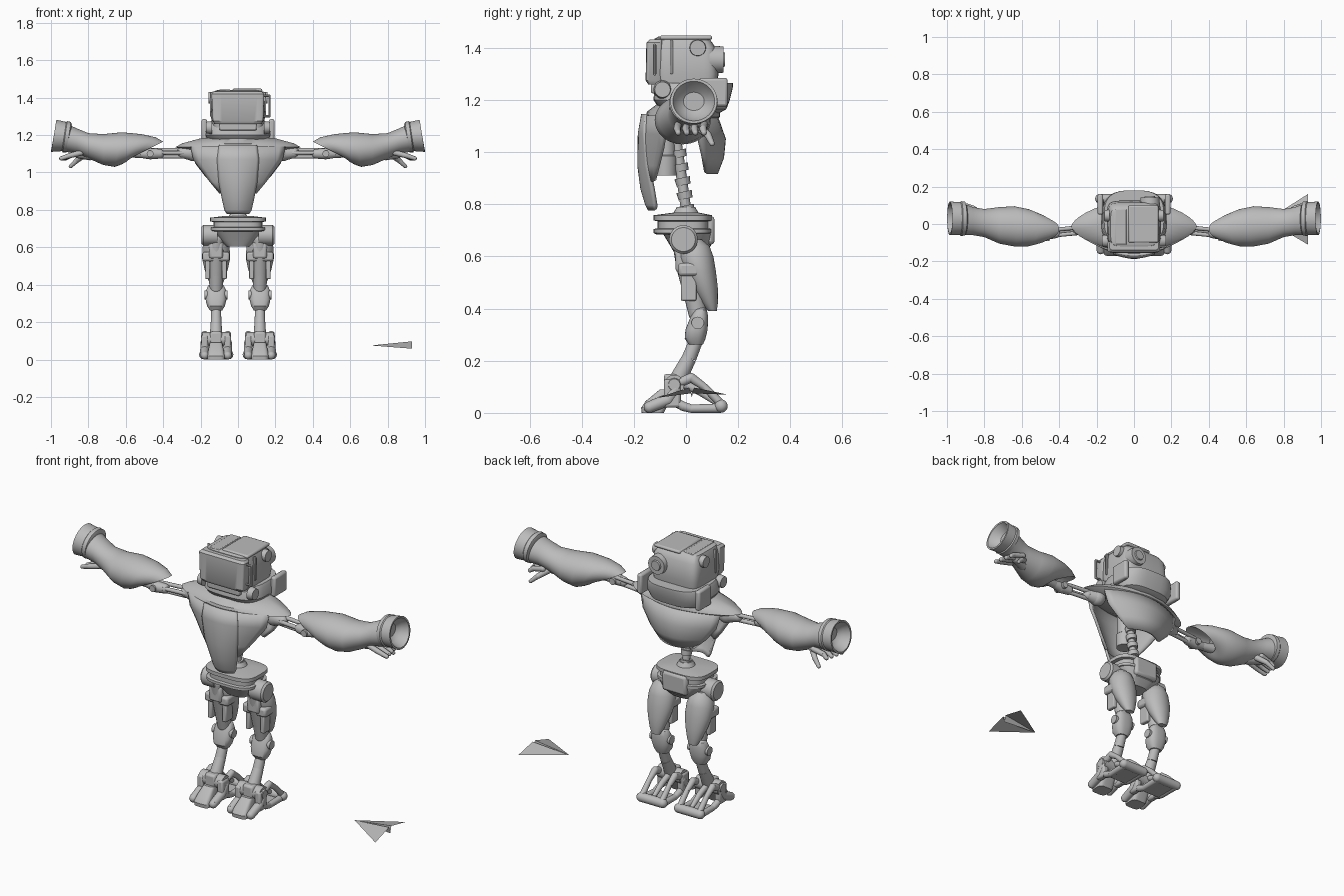
import bpy, bmesh, math
from mathutils import Vector, Matrix

grey = bpy.data.materials.new("plain_grey")
grey.diffuse_color = (0.5, 0.5, 0.5, 1)


def finish(name, bm, mirror=False, bevel=0, solid=0, angle=35):
    bmesh.ops.recalc_face_normals(bm, faces=bm.faces)
    me = bpy.data.meshes.new(name)
    bm.to_mesh(me)
    bm.free()
    me.materials.append(grey)
    me.shade_smooth()
    me.set_sharp_from_angle(angle=math.radians(angle))
    ob = bpy.data.objects.new(name, me)
    bpy.context.collection.objects.link(ob)
    if solid:
        m = ob.modifiers.new("thickness", "SOLIDIFY")
        m.thickness, m.offset = solid, 0
    if bevel:
        m = ob.modifiers.new("bevel", "BEVEL")
        m.width, m.segments = bevel, 2
    if mirror:
        ob.modifiers.new("mirror", "MIRROR")
    return ob


def box(name, x0, x1, y0, y1, z0, z1, bevel=0.008, mirror=False):
    bm = bmesh.new()
    bmesh.ops.create_cube(bm, size=1)
    for v in bm.verts:
        v.co = ((x0 + x1) / 2 + v.co.x * (x1 - x0), (y0 + y1) / 2 + v.co.y * (y1 - y0),
                (z0 + z1) / 2 + v.co.z * (z1 - z0))
    return finish(name, bm, mirror, bevel)


def limb(name, pts, mirror=False, balls=True, seg=20):
    """Tapered rods through (x, y, z, radius) points, with round joints."""
    bm = bmesh.new()
    for p, q in zip(pts, pts[1:]):
        a, b = Vector(p[:3]), Vector(q[:3])
        mat = Matrix.Translation((a + b) / 2) @ (b - a).to_track_quat("Z", "Y").to_matrix().to_4x4()
        bmesh.ops.create_cone(bm, cap_ends=True, segments=seg, radius1=p[3], radius2=q[3],
                              depth=(b - a).length, matrix=mat)
    if balls:
        for p in pts:
            bmesh.ops.create_uvsphere(bm, u_segments=seg, v_segments=10, radius=p[3],
                                      matrix=Matrix.Translation(p[:3]))
    return finish(name, bm, mirror)


def loft(name, axis, rings, power=2, n=40, mirror=False, angle=35):
    """Skin superellipse rings (t, a0, a1, b0, b1, skew) along the z or x axis."""
    bm, loops = bmesh.new(), []
    for r in rings:
        t, a0, a1, b0, b1 = r[:5]
        skew = r[5] if len(r) > 5 else 0
        loop = []
        for i in range(n):
            c, s = math.cos(math.tau * i / n), math.sin(math.tau * i / n)
            u = math.copysign(abs(c) ** (2 / power), c)
            w = math.copysign(abs(s) ** (2 / power), s)
            a, b = (a0 + a1) / 2 + u * (a1 - a0) / 2, (b0 + b1) / 2 + w * (b1 - b0) / 2
            k = t + skew * w
            loop.append(bm.verts.new((a, b, k) if axis == "z" else (k, a, b)))
        loops.append(loop)
    for l, m in zip(loops, loops[1:]):
        for i in range(n):
            bm.faces.new((l[i], l[(i + 1) % n], m[(i + 1) % n], m[i]))
    bm.faces.new(loops[0])
    bm.faces.new(loops[-1])
    return finish(name, bm, mirror, angle=angle)


def panel(name, rows, solid, n=16):
    """Bowed plate from rows (z, half width, y at centre, y at edge)."""
    bm = bmesh.new()
    grid = [[bm.verts.new((w * u, yc + (ye - yc) * u * u, z))
             for u in [2 * i / n - 1 for i in range(n + 1)]] for z, w, yc, ye in rows]
    for a, b in zip(grid, grid[1:]):
        for i in range(n):
            bm.faces.new((a[i], a[i + 1], b[i + 1], b[i]))
    return finish(name, bm, solid=solid)


# Head: jaw bowl, skull, visor, lens and fittings
loft("jaw", "z", [(1.145, -.10, .10, -.06, .12), (1.165, -.155, .155, -.10, .155),
                  (1.20, -.175, .175, -.125, .168), (1.25, -.168, .168, -.12, .18),
                  (1.265, -.16, .16, -.11, .18)], power=3)
loft("skull", "z", [(1.22, -.13, .13, -.11, .11), (1.30, -.145, .145, -.12, .125),
                    (1.40, -.14, .14, -.12, .115), (1.435, -.125, .125, -.12, .09),
                    (1.44, -.11, .11, -.11, .08)], power=6)
loft("visor", "z", [(1.26, -.125, .125, -.145, -.09), (1.275, -.135, .135, -.155, -.09),
                    (1.42, -.142, .14, -.152, -.09), (1.432, -.13, .13, -.14, -.09)], power=8)
box("mouth", -.10, .10, -.135, -.08, 1.225, 1.262)
box("crown_plate", -.03, .13, -.10, .10, 1.43, 1.448)
box("crown_hatch", -.10, -.04, -.11, .08, 1.43, 1.443, .004)
box("head_side_rib", .135, .15, -.06, -.05, 1.30, 1.43, .003, True)
limb("rear_lens", [(.085, .09, 1.355, .055), (.085, .143, 1.355, .05)], balls=False, seg=28)
limb("rear_lens_core", [(.085, .14, 1.355, .03), (.085, .15, 1.355, .026)], balls=False)
limb("side_fan", [(.13, .045, 1.40, .032), (.158, .045, 1.40, .03)], True, False)
limb("side_handle", [(.14, -.12, 1.41, .006), (.168, -.12, 1.41, .006),
                     (.168, -.12, 1.30, .006), (.14, -.12, 1.30, .006)], seg=10)
box("collar_clip", .165, .195, .05, .16, 1.175, 1.285, .01, True)
limb("jaw_hinge", [(.14, -.09, 1.24, .035), (.172, -.09, 1.24, .03)], True, False)
limb("neck", [(0, 0, 1.08, .08), (0, 0, 1.17, .07)], balls=False)

# Torso: shoulder deck, open shells, core canister and spine
loft("shoulder_deck", "z", [(1.11, -.26, .26, -.11, .10), (1.135, -.335, .335, -.155, .13),
                            (1.155, -.30, .30, -.15, .13), (1.185, -.19, .19, -.11, .11)], power=1.6)
panel("front_shell", [(1.14, .25, -.155, -.08), (1.07, .235, -.165, -.08), (1.01, .19, -.17, -.09),
                      (.95, .145, -.168, -.105), (.89, .095, -.162, -.12)], .016)
panel("chest_plate", [(1.145, .10, -.165, -.15), (1.07, .11, -.178, -.155), (.95, .10, -.18, -.145),
                      (.86, .082, -.168, -.125), (.80, .068, -.15, -.115), (.78, .055, -.14, -.115)], .014)
panel("back_shell", [(1.15, .25, .11, .04), (1.05, .225, .145, .05), (.98, .17, .138, .065),
                     (.92, .105, .115, .075)], .016)
limb("core_canister", [(0, -.08, 1.12, .04), (0, -.08, .99, .04), (0, -.08, .985, .046),
                       (0, -.08, .91, .044)], balls=False)
spine = [(0, -.045 + .045 * i / 6, 1.10 - .053 * i, .02) for i in range(7)]
limb("spine", spine)
for i, (x, y, z, r) in enumerate(spine[1:]):
    limb(f"vertebra_{i}", [(0, y, z + .014, .03), (0, y + .006, z - .014, .027)], balls=False)

# Arms: rods, elbow, sleeve, muzzle and hand
for i, (y, z) in enumerate([(-.03, 1.12), (-.06, 1.105), (-.045, 1.085)]):
    limb(f"arm_rod_{i}", [(.22, y + .02, z, .012), (.46, y - .005, z, .010)], True, seg=12)
limb("shoulder_joint", [(.24, -.02, 1.105, .045), (.30, -.03, 1.105, .028)], True)
limb("elbow", [(.42, -.05, 1.10, .026), (.47, -.055, 1.10, .03), (.52, -.05, 1.10, .022),
               (.62, -.04, 1.11, .03)], True)
limb("elbow_pin", [(.47, -.09, 1.10, .018), (.47, -.015, 1.10, .018)], True, False)
loft("forearm_sleeve", "x", [
    (.60, -.07, .04, 1.09, 1.17, -.03), (.49, -.085, .03, 1.075, 1.165, -.09),
    (.52, -.105, .055, 1.055, 1.188, -.08), (.57, -.12, .08, 1.042, 1.205, -.055),
    (.64, -.12, .095, 1.03, 1.215, -.02), (.72, -.105, .09, 1.04, 1.205), (.80, -.07, .08, 1.075, 1.21),
    (.86, -.06, .09, 1.10, 1.235), (.92, -.06, .112, 1.11, 1.262)], mirror=True)
loft("muzzle", "x", [
    (.90, -.05, .105, 1.115, 1.255, -.012), (.905, -.062, .12, 1.108, 1.27, -.012),
    (.925, -.064, .122, 1.108, 1.274, -.012), (.93, -.058, .117, 1.114, 1.27, -.012),
    (.985, -.06, .12, 1.11, 1.282, -.014), (.985, -.05, .11, 1.12, 1.272, -.014),
    (.95, -.035, .095, 1.135, 1.255), (.93, -.01, .07, 1.16, 1.23)], mirror=True)
limb("palm", [(.79, .01, 1.10, .035), (.85, .03, 1.105, .03)], True)
for i in range(4):
    y = -.03 + .033 * i
    limb(f"finger_{i}", [(.84, y, 1.105, .015), (.90, y - .004, 1.09, .014),
                         (.945 - .008 * i, y, 1.075, .011)], True, seg=12)
limb("thumb", [(.82, .05, 1.095, .017), (.86, .085, 1.065, .014), (.895, .10, 1.033, .01)], True, seg=12)

# Pelvis
loft("waist_ring", "z", [(.685, -.13, .13, -.115, .09), (.69, -.145, .145, -.125, .10),
                         (.705, -.145, .145, -.125, .10), (.708, -.13, .13, -.11, .09),
                         (.735, -.13, .13, -.11, .09), (.738, -.15, .15, -.125, .10),
                         (.758, -.15, .15, -.125, .10), (.768, -.07, .07, -.05, .05)], power=3.5)
limb("waist_socket", [(0, 0, .755, .055), (0, 0, .79, .035)], balls=False)
loft("pelvis", "z", [(.605, -.06, .06, -.04, .06), (.64, -.10, .10, -.06, .095),
                     (.69, -.14, .14, -.09, .10)], power=3)
box("belt_box", -.075, .075, .06, .11, .645, .755, .015)
limb("hip_disc", [(.11, -.01, .665, .055), (.185, -.01, .665, .055), (.195, -.01, .665, .046)],
     True, False, 28)

# Legs
loft("thigh_shell", "z", [
    (.39, .09, .14, .085, .118), (.42, .075, .157, .06, .122), (.48, .055, .178, .02, .122),
    (.54, .042, .192, -.01, .115), (.60, .045, .19, -.03, .105), (.64, .06, .175, -.03, .09),
    (.665, .09, .15, -.01, .06)], mirror=True)
limb("thigh_core", [(.117, -.01, .64, .04), (.117, .005, .56, .042), (.117, .03, .46, .04),
                    (.117, .045, .38, .035)], True)
box("thigh_block", .045, .19, -.03, .05, .525, .575, .012, True)
box("thigh_pad", .08, .155, -.04, .02, .54, .63, .012, True)
box("thigh_strut", .06, .085, -.02, .04, .43, .53, .006, True)
box("thigh_strut_outer", .15, .175, -.02, .04, .43, .53, .006, True)
loft("knee", "z", [
    (.262, .085, .15, .01, .065), (.285, .07, .165, -.005, .075), (.32, .062, .173, -.002, .083),
    (.37, .064, .17, .018, .085), (.395, .075, .16, .03, .08), (.405, .09, .145, .04, .07)],
    power=2.6, mirror=True)
limb("knee_pin", [(.055, .045, .345, .024), (.18, .045, .345, .024)], True, False)
limb("shin", [(.117, .04, .28, .026), (.117, .012, .21, .028), (.117, -.035, .12, .034)], True, False)

# Feet: ankle, toe block, heel bar and struts
limb("ankle", [(.045, -.045, .108, .038), (.19, -.045, .108, .038)], True, False, 28)
limb("ankle_cap", [(.188, -.045, .108, .026), (.199, -.045, .108, .022)], True, False)
box("ankle_guard", .085, .15, -.085, -.02, .07, .15, .012, True)
loft("toe", "z", [(0, .072, .162, -.17, -.085), (.02, .07, .165, -.172, -.075),
                  (.045, .075, .16, -.155, -.06), (.09, .085, .15, -.10, -.035)], power=4, mirror=True)
for i, x in enumerate((.055, .178)):
    box(f"side_cheek_{i}", x - .018, x + .018, -.085, -.02, .02, .13, .01, True)
    limb(f"side_toe_{i}", [(x, -.14, .022, .022), (x, -.07, .05, .024), (x, -.04, .09, .022)], True)
    limb(f"heel_strut_{i}", [(x, -.015, .12, .018), (x, .02, .135, .018), (x, .07, .10, .014),
                             (x, .135, .035, .016)], True)
    limb(f"sole_bar_{i}", [(x, -.06, .05, .016), (x, -.01, .025, .018), (x, .02, .016, .016),
                           (x, .13, .018, .018)], True)
limb("heel_bar", [(.05, .135, .026, .025), (.183, .135, .026, .025)], True)
box("sole_plate", .06, .172, .0, .125, .005, .02, .004, True)
limb("heel_piston", [(.117, -.02, .115, .016), (.117, .05, .085, .016), (.117, .13, .03, .01)], True)

# Folded dart lying beside the feet
bm = bmesh.new()
nose, tip_a, top_a, keel, top_b, tip_b = [bm.verts.new(p) for p in (
    (.71, .02, .075), (.93, -.11, .058), (.93, .012, .097), (.93, .022, .06), (.93, .032, .097),
    (.93, .16, .07))]
for a, b in ((tip_a, top_a), (top_a, keel), (keel, top_b), (top_b, tip_b)):
    bm.faces.new((nose, a, b))
finish("paper_dart", bm, angle=5)
